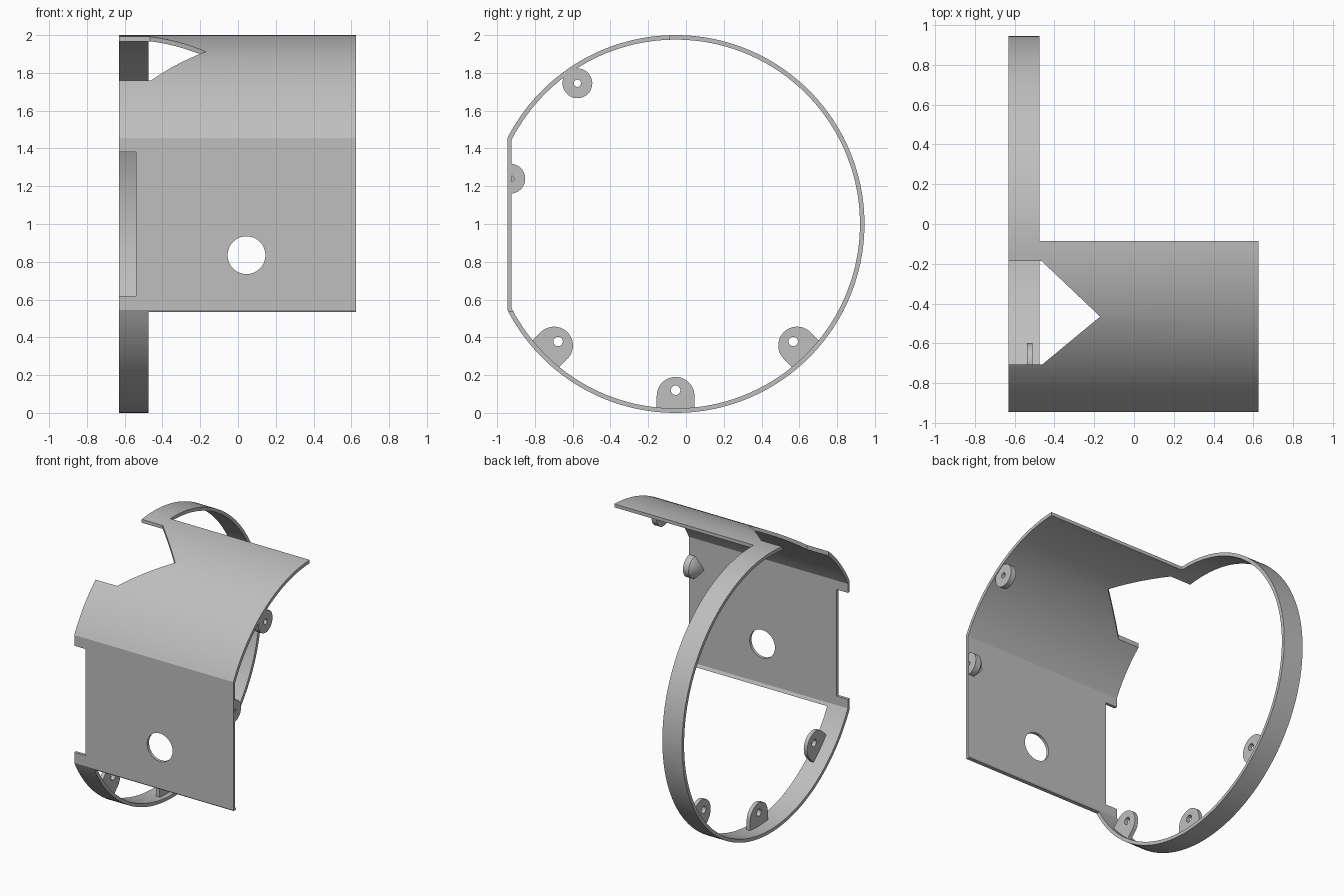
import bpy, bmesh, math
from math import sin, cos, pi

cube = bpy.data.objects.get("Cube")
if cube:
    bpy.data.objects.remove(cube, do_unlink=True)

CY, CZ = -0.055, 1.0           # axis of the round shell
X0, X1, RING = -0.63, 0.625, -0.475

grey = bpy.data.materials.new("plain grey")
grey.use_nodes = True
grey.diffuse_color = (0.52, 0.52, 0.52, 1)
grey.node_tree.nodes["Principled BSDF"].inputs["Base Color"].default_value = (0.52, 0.52, 0.52, 1)

PLACE = {"x": lambda a, b, t: (t, a, b),
         "y": lambda a, b, t: (a, t, b),
         "z": lambda a, b, t: (a, b, t)}


def prism(name, pts, axis, lo, hi, tip=None):
    """Closed outline swept along an axis, optionally ending in a point."""
    bm = bmesh.new()
    put = PLACE[axis]
    a = [bm.verts.new(put(*p, lo)) for p in pts]
    b = [bm.verts.new(put(*p, hi)) for p in pts]
    n = len(pts)
    for i in range(n):
        bm.faces.new((a[i], a[(i + 1) % n], b[(i + 1) % n], b[i]))
    bm.faces.new(b)
    if tip:
        apex = bm.verts.new(tip)
        for i in range(n):
            bm.faces.new((a[(i + 1) % n], a[i], apex))
    else:
        bm.faces.new(a[::-1])
    bmesh.ops.recalc_face_normals(bm, faces=bm.faces)
    mesh = bpy.data.meshes.new(name)
    bm.to_mesh(mesh)
    bm.free()
    mesh.materials.append(grey)
    ob = bpy.data.objects.new(name, mesh)
    bpy.context.collection.objects.link(ob)
    return ob


def rect(a0, a1, b0, b1):
    return [(a0, b0), (a1, b0), (a1, b1), (a0, b1)]


def circle(a, b, r, n=40):
    return [(a + r * cos(2 * pi * i / n), b + r * sin(2 * pi * i / n)) for i in range(n)]


def cut(ob, *cutters):
    """Subtract the cutters, then remove them."""
    bpy.context.view_layer.objects.active = ob
    for c in cutters:
        mod = ob.modifiers.new("cut", "BOOLEAN")
        mod.operation, mod.solver, mod.object = "DIFFERENCE", "EXACT", c
        bpy.ops.object.modifier_apply(modifier=mod.name)
        bpy.data.objects.remove(c, do_unlink=True)


def smooth(ob):
    bpy.ops.object.select_all(action="DESELECT")
    ob.select_set(True)
    bpy.context.view_layer.objects.active = ob
    bpy.ops.object.shade_smooth_by_angle(angle=math.radians(24))


def shell_outline(r, flat_y, n=128):
    """Circle with its front side cut off flat."""
    end = math.acos((flat_y - CY) / r)
    return [(CY + r * cos(t), CZ + r * sin(t))
            for t in (-end + 2 * end * i / n for i in range(n + 1))]


# Shell: a full ring at one end and a front cowl over the rest
shell = prism("shell", shell_outline(1.0, -0.945), "x", X0, X1)
window = [(-0.8, -0.185), (-0.465, -0.185), (-0.17, -0.465), (-0.46, -0.705), (-0.8, -0.705)]
cut(shell,
    prism("bore", shell_outline(0.976, -0.924), "x", -1, 1),
    prism("open_back", rect(-0.085, 2, -1, 3), "x", RING, 1),
    prism("open_bottom", rect(-2, 2, -1, 0.535), "x", RING, 1),
    prism("front_notch", rect(-1, -0.54, 0.62, 1.38), "y", -1.2, -0.8),
    prism("top_window", window, "z", 1.5, 2.2),
    prism("front_hole", circle(0.045, 0.835, 0.1, 64), "y", -1.2, -0.8))
smooth(shell)

# Screw lugs standing inward from the ring
for name, deg in (("front_lug", 225), ("bottom_lug", 270), ("back_lug", 315)):
    d = (cos(math.radians(deg)), sin(math.radians(deg)))

    def at(u, v):
        return (CY + d[0] * v - d[1] * u, CZ + d[1] * v + d[0] * u)

    arch = [at(0.1 * cos(pi * i / 24), 0.91 - 0.1 * sin(pi * i / 24)) for i in range(25)]
    lug = prism(name, arch + [at(-0.1, 0.982), at(0.1, 0.982)], "x", -0.537, -0.51)
    cut(lug, prism("lug_hole", circle(*at(0, 0.88), 0.025, 24), "x", -0.7, -0.4))
    smooth(lug)

# Round lugs at the open end of the cowl
upper = prism("upper_cowl_lug", circle(-0.575, 1.745, 0.079), "x", 0.58, 0.62)
cut(upper, prism("lug_hole", circle(-0.575, 1.745, 0.019, 24), "x", 0.4, 0.8))
smooth(upper)

side = prism("side_cowl_lug", circle(-0.93, 1.24, 0.079), "x", 0.575, 0.62, tip=(0.5, -0.93, 1.24))
cut(side,
    prism("lug_hole", circle(-0.925, 1.24, 0.015, 24), "x", 0.56, 0.8),
    prism("wall_trim", rect(-2, -0.935, 0, 2), "x", 0.3, 0.9))
smooth(side)
